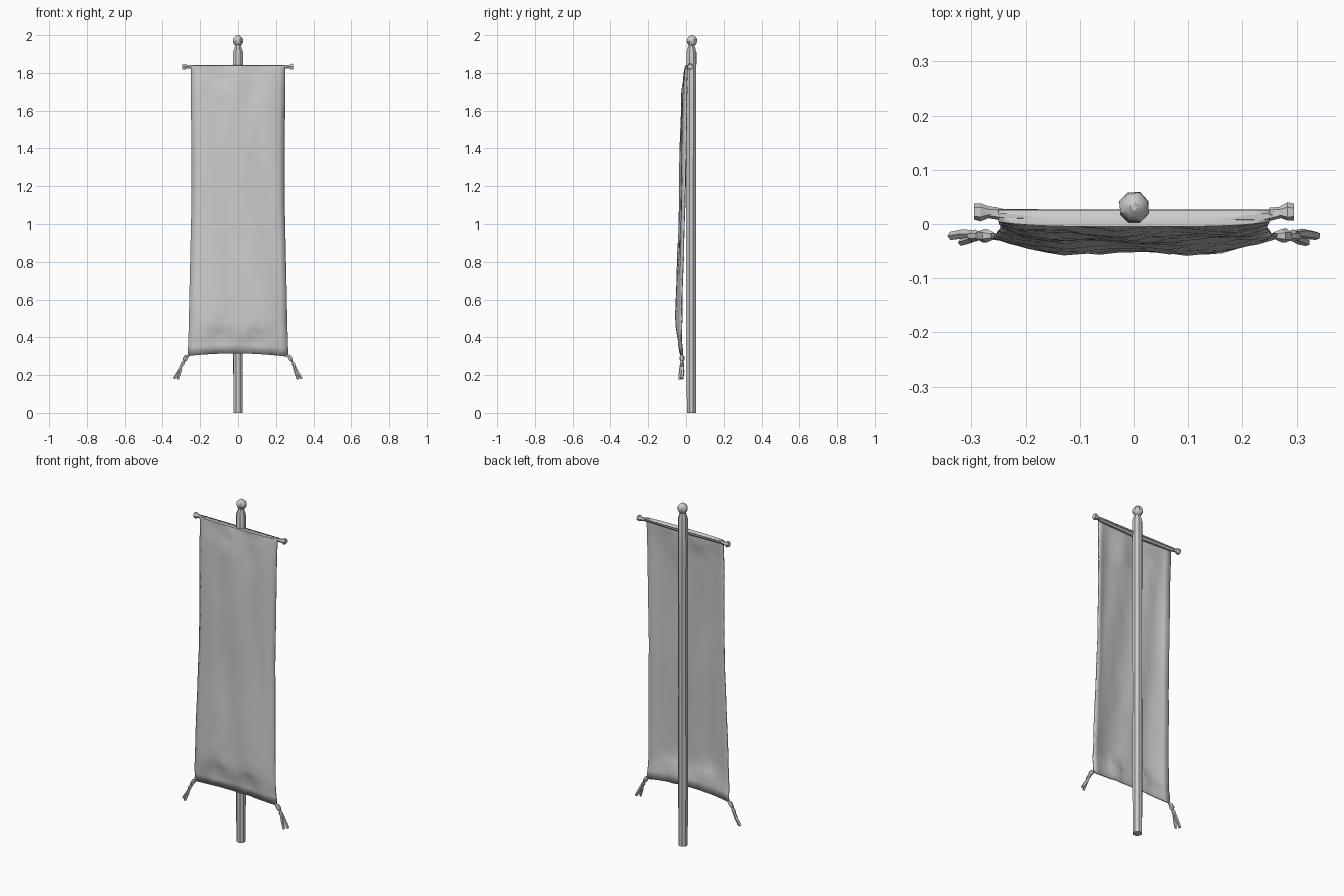
import bpy, math, random
from mathutils import Vector

if "Cube" in bpy.data.objects:
    bpy.data.objects.remove(bpy.data.objects["Cube"])

random.seed(4)


def finish(name, verts, faces, angle=35):
    me = bpy.data.meshes.new(name)
    me.from_pydata(verts, [], faces)
    me.update()
    ob = bpy.data.objects.new(name, me)
    bpy.context.collection.objects.link(ob)
    bpy.ops.object.select_all(action='DESELECT')
    ob.select_set(True)
    bpy.context.view_layer.objects.active = ob
    if angle:
        bpy.ops.object.shade_smooth_by_angle(angle=math.radians(angle))
    return ob


def loft(name, path, sides=6, jitter=0.0, angle=35):
    """Capped tube through (x, y, z, radius) points."""
    pts = [Vector(p[:3]) for p in path]
    verts, faces = [], []
    for i, p in enumerate(pts):
        d = (pts[min(i + 1, len(pts) - 1)] - pts[max(i - 1, 0)]).normalized()
        u = d.cross(Vector((0, 1, 0))).normalized()
        w = d.cross(u)
        for k in range(sides):
            a = 2 * math.pi * (k + 0.5) / sides
            r = path[i][3] * (1 + random.uniform(-jitter, jitter))
            verts.append(p + (u * math.cos(a) + w * math.sin(a)) * r)
    for i in range(len(pts) - 1):
        for k in range(sides):
            a, b = i * sides + k, i * sides + (k + 1) % sides
            faces.append((a, b, b + sides, a + sides))
    n = len(verts)
    faces += [tuple(range(sides))[::-1], tuple(range(n - sides, n))]
    return finish(name, verts, faces, angle)


def interp(table, t):
    for (a, va), (b, vb) in zip(table, table[1:]):
        if t <= b:
            return va + (vb - va) * (t - a) / (b - a)
    return table[-1][1]


# Upright pole, slightly uneven, with a pinched neck
PY = 0.028
loft("pole", [(0, PY, z, r) for z, r in
              ((0, .026), (.45, .027), (.9, .026), (1.3, .027), (1.7, .027),
               (1.91, .028), (1.94, .018), (1.952, .015))], 8, .04)

# Ball finial
loft("finial", [(0, PY + .003, z, r) for z, r in
                ((1.942, .012), (1.953, .023), (1.967, .029), (1.98, .028),
                 (1.992, .018), (2.0, .007))], 8, .05)

# Crossbar, bowed a little to the front
loft("crossbar", [(-.275, .021, 1.833, .009), (-.24, .017, 1.832, .011),
                  (0, .012, 1.828, .013), (.24, .014, 1.832, .011),
                  (.275, .021, 1.833, .009)], 6)

# Flared knobs on the crossbar ends
for side, s in (("left", -1), ("right", 1)):
    loft(side + "_knob", [(s * x, .022, 1.833, r) for x, r in
                          ((.25, .009), (.268, .010), (.283, .017), (.295, .015))],
         6, .1, 20)

# Hanging cloth: front belly and rear-swept edges, given as depth against height
CENTRE = [(.30, -.032), (.35, -.040), (.45, -.056), (.6, -.052), (1.0, -.036),
          (1.4, -.030), (1.7, -.020), (1.8, -.008), (1.85, -.004)]
EDGE = [(.30, -.022), (.4, -.028), (.6, -.024), (1.0, -.014), (1.4, -.002),
        (1.7, .000), (1.85, .004)]
HALF = [(.30, .265), (.45, .26), (.7, .255), (1.1, .246), (1.5, .247), (1.85, .250)]
# Pinched folds: x, z, x reach, z reach, depth (positive goes back)
FOLDS = [(-.10, .40, .075, .10, .022), (.10, .39, .075, .10, .022),
         (-.07, 1.77, .06, .06, .014), (.07, 1.70, .05, .12, .012),
         (.03, 1.50, .04, .12, .007)]
ROWS = [.0, .03, .055, .08, .105, .13, .17, .25, .34, .43, .52, .6,
        .68, .76, .84, .88, .915, .94, .965, .985, 1.0]
NX = 16
verts, faces = [], []
for j, t in enumerate(ROWS):
    for i in range(NX + 1):
        u = 2 * i / NX - 1
        bottom = .315 - .016 * u * u - .002 * u
        z = bottom + (1.84 - bottom) * t
        x = u * interp(HALF, z)
        e = abs(u) ** 4
        y = interp(CENTRE, z) * (1 - e) + interp(EDGE, z) * e
        if 0 < j < len(ROWS) - 1:
            y += .004 * math.sin(7 * u + 3.2 * z) * (1 - e)
            z += random.uniform(-.007, .007) if .1 < t < .9 else 0
            y += random.uniform(-.002, .002)
        for fx, fz, rx, rz, depth in FOLDS:
            d = abs(x - fx) / rx + abs(z - fz) / rz
            y += depth * max(0, 1 - d)
        verts.append((x, y, z))
# Top hem laid back over the crossbar
for i in range(NX + 1):
    u = 2 * i / NX - 1
    verts.append((u * .25, .026, 1.842))
W = NX + 1
for j in range(len(ROWS)):
    for i in range(NX):
        a = j * W + i
        b, c, d = a + 1, a + W + 1, a + W
        faces += [(a, b, c), (a, c, d)] if (i + j) % 2 else [(a, b, d), (b, c, d)]
cloth = finish("banner_cloth", verts, faces, 30)
mod = cloth.modifiers.new("thickness", 'SOLIDIFY')
mod.thickness = .006
mod.offset = -1

# Knotted two-strand tassels on the lower corners
for side, s in (("left", -1), ("right", 1)):
    loft(side + "_tassel_cord", [(s * .258, -.022, .305, .006), (s * .272, -.022, .297, .012),
                                 (s * .280, -.022, .283, .013), (s * .287, -.022, .272, .007),
                                 (s * .292, -.022, .262, .011), (s * .302, -.022, .246, .009)],
         6, .15, 20)
    loft(side + "_tassel_outer", [(s * .294, -.018, .26, .006), (s * .313, -.018, .22, .009),
                                  (s * .337, -.022, .182, .008)], 5, .1, 20)
    loft(side + "_tassel_inner", [(s * .294, -.026, .26, .006), (s * .305, -.030, .22, .008),
                                  (s * .318, -.034, .178, .007)], 5, .1, 20)
